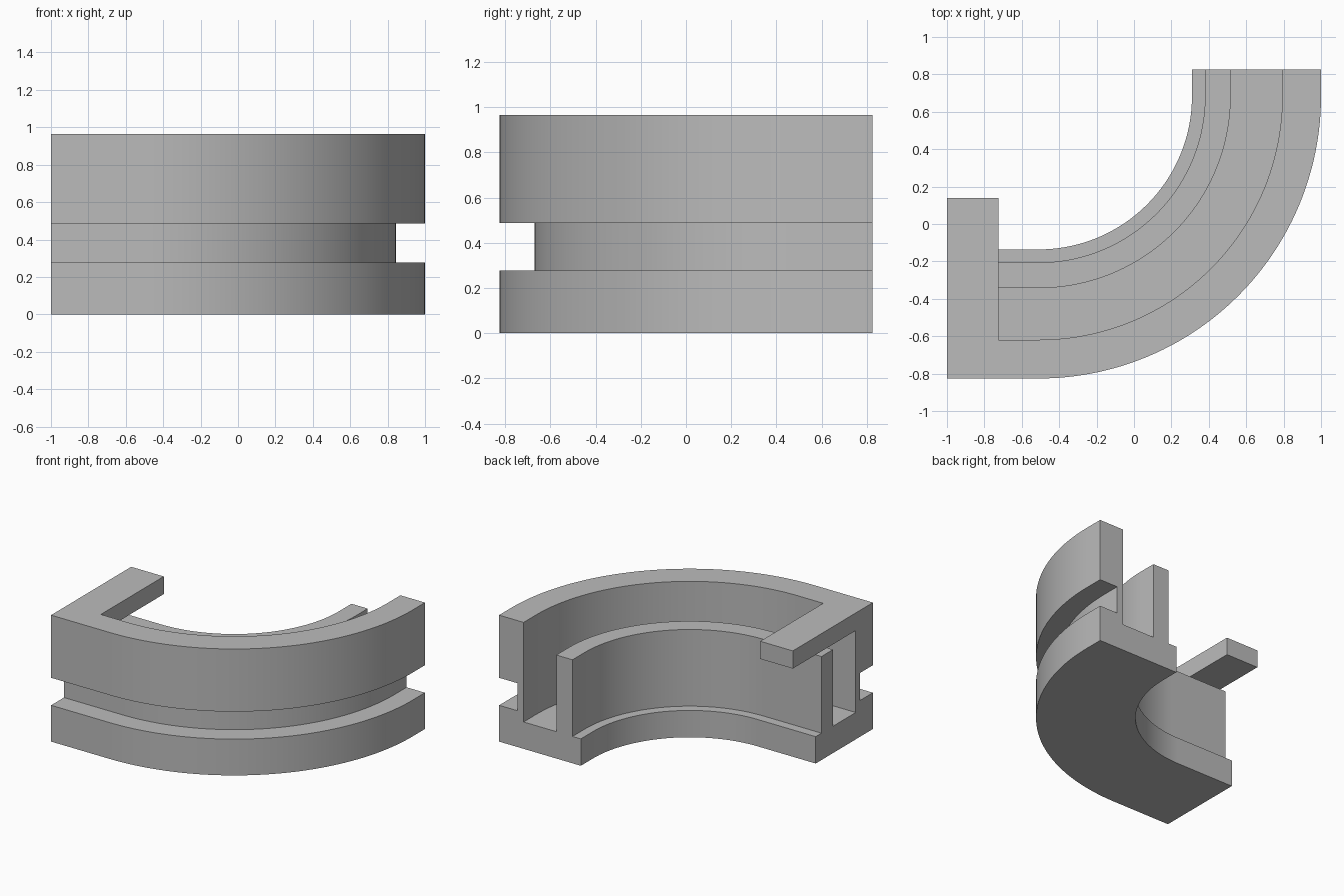
import bpy, bmesh, math

cube = bpy.data.objects.get("Cube")
if cube:
    bpy.data.objects.remove(cube, do_unlink=True)

mat = bpy.data.materials.new("light_grey")
mat.use_nodes = True
grey = (0.5, 0.5, 0.5, 1)
mat.diffuse_color = grey
mat.node_tree.nodes["Principled BSDF"].inputs["Base Color"].default_value = grey


def make_object(name, bm):
    bmesh.ops.recalc_face_normals(bm, faces=bm.faces[:])
    mesh = bpy.data.meshes.new(name)
    bm.to_mesh(mesh)
    bm.free()
    mesh.materials.append(mat)
    obj = bpy.data.objects.new(name, mesh)
    bpy.context.collection.objects.link(obj)
    return obj


# Bend centre, extents and smoothness of the curve
CX, CY, END_X, END_Y, STEPS = -0.51, 0.684, -1.0, 0.826, 48

# Cross-section of the channel: (radius from bend centre, height)
FLOOR, INNER_TOP, TOP = 0.205, 0.79, 0.965
GROOVE_LOW, GROOVE_HIGH = 0.277, 0.487
section = [
    (0.82, 0), (1.51, 0),
    (1.51, GROOVE_LOW), (1.355, GROOVE_LOW),
    (1.355, GROOVE_HIGH), (1.51, GROOVE_HIGH),
    (1.51, TOP), (1.303, TOP),
    (1.303, FLOOR), (1.027, FLOOR),
    (1.027, INNER_TOP), (0.89, INNER_TOP),
    (0.89, FLOOR), (0.82, FLOOR),
]


def path_points(r):
    """Straight lead-in, quarter bend, straight lead-out at offset r."""
    pts = [(END_X, CY - r)]
    for i in range(STEPS + 1):
        a = -math.pi / 2 + math.pi / 2 * i / STEPS
        pts.append((CX + r * math.cos(a), CY + r * math.sin(a)))
    return pts + [(CX + r, END_Y)]


# Curved channel: sweep the section along the path
bm = bmesh.new()
rails = [[bm.verts.new((x, y, z)) for x, y in path_points(r)] for r, z in section]
for k, rail in enumerate(rails):
    other = rails[(k + 1) % len(rails)]
    for i in range(len(rail) - 1):
        bm.faces.new((rail[i], other[i], other[i + 1], rail[i + 1]))
for end in (0, -1):
    bm.faces.new([rail[end] for rail in rails])
channel = make_object("curved_channel", bm)

# Overhanging bar across the left end, flush with the outer wall
bm = bmesh.new()
bmesh.ops.create_cube(bm, size=1)
low, high = (END_X, -0.826, 0.83), (-0.725, 0.14, TOP)
for v in bm.verts:
    v.co = [high[i] if v.co[i] > 0 else low[i] for i in range(3)]
bar = make_object("end_bar", bm)

# Join the bar to the channel as one solid
mod = channel.modifiers.new("join_bar", 'BOOLEAN')
mod.operation = 'UNION'
mod.solver = 'EXACT'
mod.object = bar
bpy.ops.object.select_all(action='DESELECT')
channel.select_set(True)
bpy.context.view_layer.objects.active = channel
bpy.ops.object.modifier_apply(modifier=mod.name)
bpy.data.objects.remove(bar, do_unlink=True)
bpy.ops.object.shade_smooth_by_angle(angle=math.radians(30))
